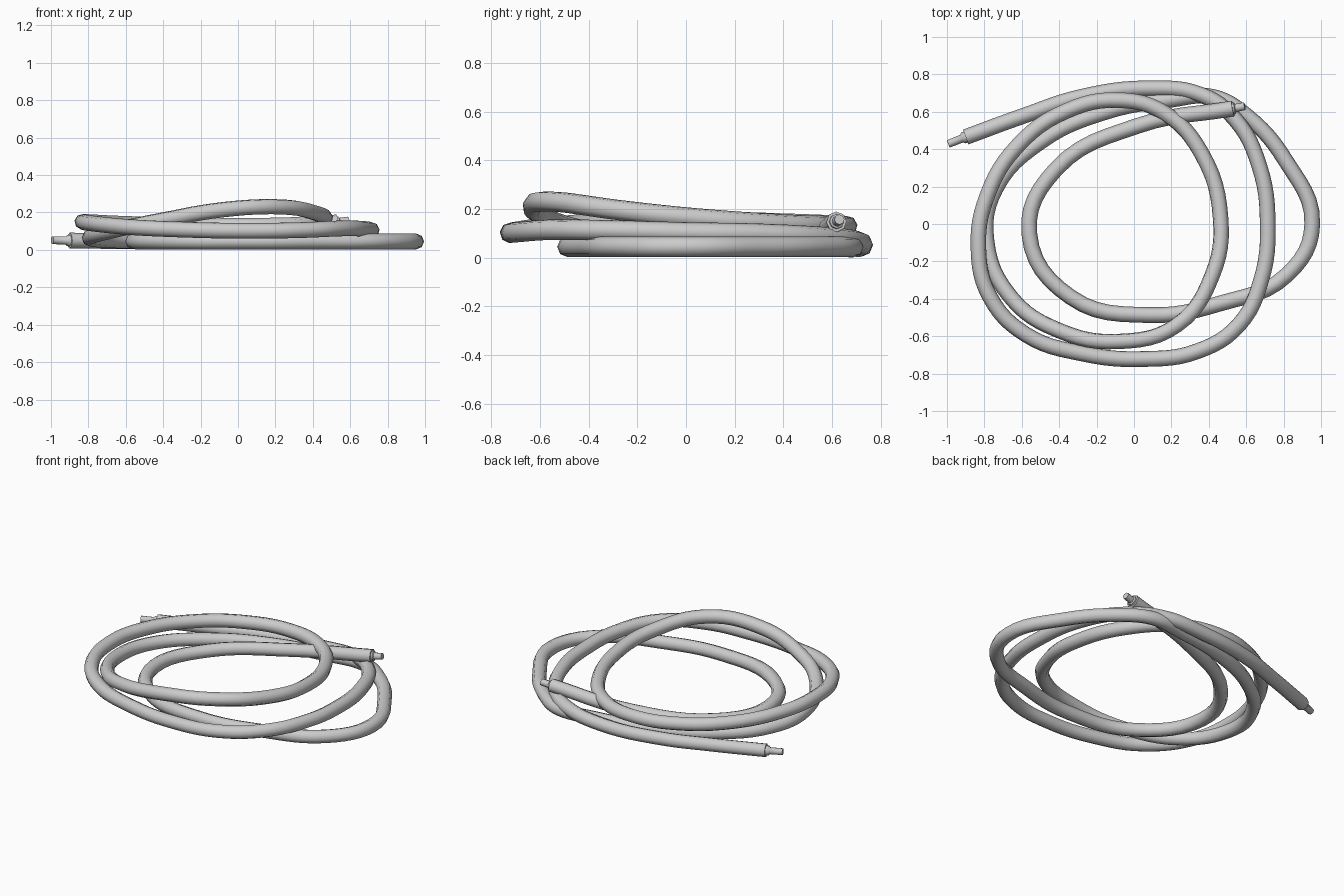
import bpy
from mathutils import Vector

R = 0.042          # hose radius

# Centre line of the coil, from the low outer end to the upper inner end
path = [
    (-0.90, 0.465, 0.050), (-0.60, 0.575, 0.047), (-0.28, 0.680, 0.046),
    (0.08, 0.725, 0.050), (0.36, 0.690, 0.072), (0.54, 0.560, 0.085),
    (0.67, 0.310, 0.098), (0.715, 0.00, 0.104), (0.68, -0.300, 0.112),
    (0.56, -0.540, 0.115), (0.34, -0.680, 0.106), (0.05, -0.722, 0.102),
    (-0.28, -0.692, 0.108), (-0.58, -0.590, 0.122), (-0.77, -0.390, 0.140),
    (-0.832, -0.130, 0.150), (-0.785, 0.150, 0.148), (-0.62, 0.420, 0.140),
    (-0.36, 0.605, 0.133), (-0.08, 0.662, 0.130), (0.16, 0.595, 0.130),
    (0.36, 0.380, 0.138), (0.463, 0.030, 0.163), (0.42, -0.270, 0.195),
    (0.23, -0.540, 0.230), (-0.08, -0.628, 0.215), (-0.40, -0.570, 0.160),
    (-0.66, -0.390, 0.105), (-0.79, -0.080, 0.068), (-0.74, 0.190, 0.055),
    (-0.50, 0.440, 0.048), (-0.15, 0.600, 0.045), (0.20, 0.665, 0.044),
    (0.42, 0.680, 0.044), (0.60, 0.580, 0.045), (0.81, 0.340, 0.045),
    (0.953, 0.00, 0.045), (0.82, -0.270, 0.045), (0.46, -0.425, 0.045),
    (0.08, -0.487, 0.045), (-0.34, -0.390, 0.045), (-0.56, -0.050, 0.046),
    (-0.42, 0.290, 0.053), (0.02, 0.525, 0.085), (0.53, 0.618, 0.148),
]


def new_curve(name, kind):
    cu = bpy.data.curves.new(name, 'CURVE')
    cu.dimensions = '3D'
    cu.bevel_depth = R
    cu.bevel_resolution = 2      # eight-sided tube
    cu.resolution_u = 6
    cu.use_fill_caps = True
    ob = bpy.data.objects.new(name, cu)
    bpy.context.collection.objects.link(ob)
    return ob, cu.splines.new(kind)


def finish(ob):
    bpy.ops.object.select_all(action='DESELECT')
    ob.select_set(True)
    bpy.context.view_layer.objects.active = ob
    bpy.ops.object.convert(target='MESH')
    bpy.ops.object.shade_smooth_by_angle(angle=0.87)


# Coiled hose
hose, sp = new_curve("hose", 'BEZIER')
sp.bezier_points.add(len(path) - 1)
for bp, co in zip(sp.bezier_points, path):
    bp.co = co
    bp.handle_left_type = bp.handle_right_type = 'AUTO'
finish(hose)


# Narrow connector on each end: short shoulder, then a thin stub
def connector(name, start, tip):
    a, b = Vector(start), Vector(tip)
    ob, sp = new_curve(name, 'POLY')
    stops = [(-0.1, 0.75), (0.15, 0.72), (0.22, 0.52), (1.0, 0.50)]
    sp.points.add(len(stops) - 1)
    for p, (t, r) in zip(sp.points, stops):
        p.co = (*a.lerp(b, t), 1)
        p.radius = r
    finish(ob)


connector("outer_connector", path[0], (-0.993, 0.428, 0.052))
connector("inner_connector", path[-1], (0.592, 0.630, 0.157))
